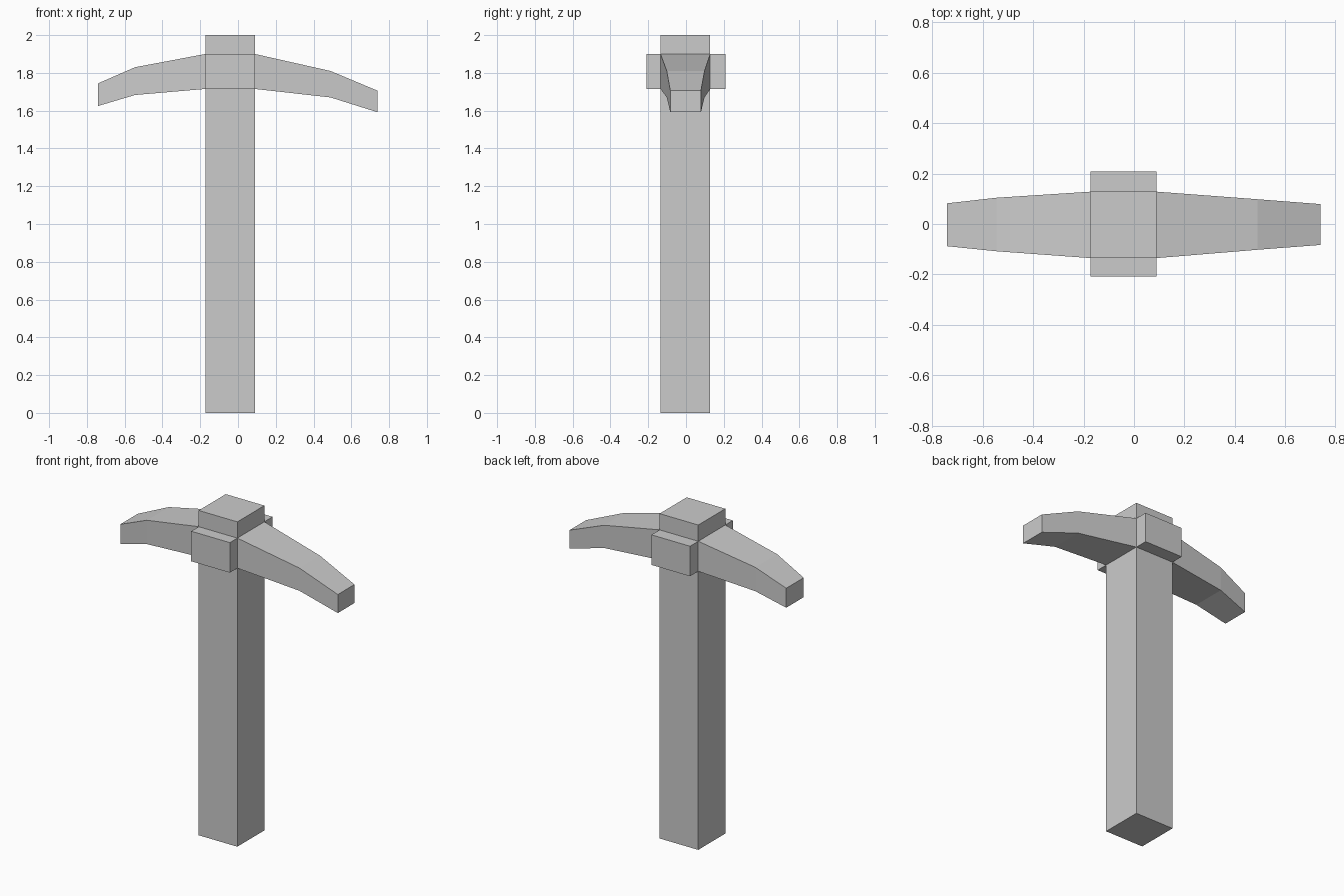
import bpy, bmesh
from mathutils import Vector

if "Cube" in bpy.data.objects:
    bpy.data.objects.remove(bpy.data.objects["Cube"])

# Core block where handle and head cross
LO, HI = Vector((-0.173, -0.135, 1.715)), Vector((0.09, 0.128, 1.90))

bm = bmesh.new()
bmesh.ops.create_cube(bm, size=1)
for v in bm.verts:
    v.co = Vector([HI[i] if v.co[i] > 0 else LO[i] for i in range(3)])
bm.normal_update()


def core_face(direction):
    return max(bm.faces, key=lambda f: f.normal.dot(Vector(direction)))


def grow(face, axis, value):
    """Extrude one face and flatten it onto axis = value."""
    new = bmesh.ops.extrude_discrete_faces(bm, faces=[face])["faces"][0]
    for v in new.verts:
        v.co[axis] = value
    return new


def fit(face, y0, y1, z0, z1):
    """Fit an end face to the given cross-section rectangle."""
    ym, zm = face.calc_center_median().yz
    for v in face.verts:
        v.co.y = y1 if v.co.y > ym else y0
        v.co.z = z1 if v.co.z > zm else z0


# Pick arms: x, y range, z range of each section
arms = {
    (-1, 0, 0): [(-0.545, -0.108, 0.104, 1.683, 1.83),
                 (-0.74, -0.088, 0.082, 1.625, 1.745)],
    (1, 0, 0): [(0.49, -0.102, 0.098, 1.67, 1.81),
                (0.738, -0.083, 0.079, 1.592, 1.706)],
}
# Handle below and above, cheek blocks front and back
stubs = {(0, 0, -1): (2, 0.0), (0, 0, 1): (2, 2.0),
         (0, -1, 0): (1, -0.208), (0, 1, 0): (1, 0.208)}

# Pick the core faces first, then grow each one outwards
faces = {d: core_face(d) for d in [*arms, *stubs]}
for d, (axis, value) in stubs.items():
    grow(faces[d], axis, value)
for d, sections in arms.items():
    face = faces[d]
    for x, *rect in sections:
        face = grow(face, 0, x)
        fit(face, *rect)

bmesh.ops.recalc_face_normals(bm, faces=bm.faces[:])
mesh = bpy.data.meshes.new("pickaxe")
bm.to_mesh(mesh)
bm.free()
bpy.context.collection.objects.link(bpy.data.objects.new("pickaxe", mesh))
